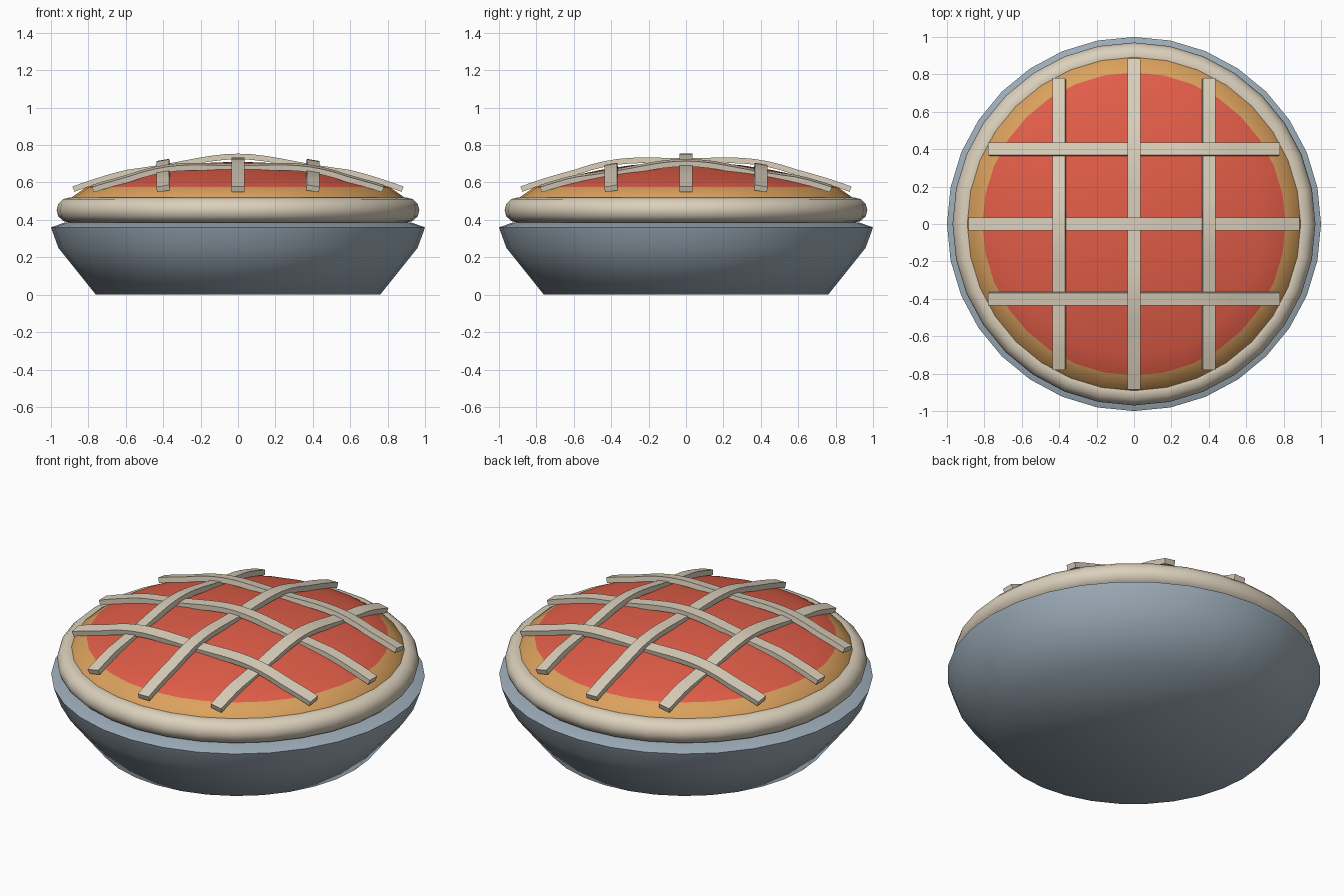
import bpy
import bmesh
import math
from mathutils import Vector

SIDES = 32

cube = bpy.data.objects.get("Cube")
if cube:
    bpy.data.objects.remove(cube, do_unlink=True)


def make_material(name, rgb):
    mat = bpy.data.materials.new(name)
    mat.use_nodes = True
    color = (*rgb, 1.0)
    mat.diffuse_color = color
    bsdf = next(n for n in mat.node_tree.nodes if n.type == 'BSDF_PRINCIPLED')
    bsdf.inputs["Base Color"].default_value = color
    return mat


tin = make_material("blue grey tin", (0.34, 0.42, 0.49))
pastry = make_material("pale pastry", (0.71, 0.63, 0.50))
baked = make_material("golden baked edge", (0.71, 0.36, 0.11))
filling = make_material("red filling", (0.76, 0.11, 0.065))


def finish(name, bm, materials, angle):
    bmesh.ops.recalc_face_normals(bm, faces=bm.faces)
    mesh = bpy.data.meshes.new(name)
    bm.to_mesh(mesh)
    bm.free()
    for mat in materials:
        mesh.materials.append(mat)
    obj = bpy.data.objects.new(name, mesh)
    bpy.context.collection.objects.link(obj)
    bpy.ops.object.select_all(action='DESELECT')
    obj.select_set(True)
    bpy.context.view_layer.objects.active = obj
    bpy.ops.object.shade_smooth_by_angle(angle=math.radians(angle))
    return obj


def lathe(profile, closed=False, cap_start=False, cap_end=False):
    """Turn a list of (radius, height) points around the z axis."""
    bm = bmesh.new()
    rings = []
    for r, z in profile:
        turn = [2 * math.pi * k / SIDES for k in range(SIDES)]
        rings.append([bm.verts.new((r * math.cos(a), r * math.sin(a), z)) for a in turn])
    pairs = list(zip(rings, rings[1:]))
    if closed:
        pairs.append((rings[-1], rings[0]))
    for low, high in pairs:
        for k in range(SIDES):
            n = (k + 1) % SIDES
            bm.faces.new((low[k], low[n], high[n], high[k]))
    if cap_start:
        bm.faces.new(rings[0])
    if cap_end:
        bm.faces.new(rings[-1])
    return bm


# Dish with flared sides and an inward lip
dish = lathe([(0.76, 0), (0.96, 0.25), (1.0, 0.36), (0.93, 0.385), (0.86, 0.385)],
             cap_start=True, cap_end=True)
finish("pie_dish", dish, [tin], 60)

# Rolled crust rim
steps = 12
roll = [(0.9 + 0.07 * math.cos(2 * math.pi * k / steps),
         0.4525 + 0.0675 * math.sin(2 * math.pi * k / steps)) for k in range(steps)]
finish("crust_rim", lathe(roll, closed=True), [pastry], 50)


# Domed filling with a golden border
def dome_height(r):
    return 0.71 - 0.205 * r * r


profile = [(0.9, 0.5), (0.89, 0.52), (0.81, dome_height(0.81))]
profile += [(r, dome_height(r)) for r in (0.7, 0.58, 0.45, 0.3, 0.15, 0.04)]
dome = lathe(profile, cap_end=True)
for face in dome.faces:
    if min(v.co.xy.length for v in face.verts) > 0.8:
        face.material_index = 1
finish("pie_filling", dome, [filling, baked], 50)


# Woven lattice strips that follow the dome
def lattice_strip(name, index, along_x):
    bm = bmesh.new()
    side = 0.4 * index
    half = 0.775 if index else 0.88
    over = (1 if index == 0 else -1) * (1 if along_x else -1)
    count = 24
    previous = None
    for k in range(count + 1):
        t = half * (2 * k / count - 1)
        fade = min(1.0, max(0.0, (0.6 - abs(t)) / 0.15 + 0.5))
        weave = 0.012 * over * fade * math.cos(math.pi * t / 0.4)
        x, y = (t, side) if along_x else (side, t)
        center = Vector((x, y, 0.727 - 0.21 * (x * x + y * y) + weave))
        normal = Vector((0.42 * x, 0.42 * y, 1)).normalized()
        run = Vector((1, 0, 0)) if along_x else Vector((0, 1, 0))
        across = normal.cross(run).normalized()
        corners = ((-1, -1), (1, -1), (1, 1), (-1, 1))
        ring = [bm.verts.new(center + across * 0.035 * u + normal * 0.015 * v)
                for u, v in corners]
        if previous:
            for c in range(4):
                n = (c + 1) % 4
                bm.faces.new((previous[c], previous[n], ring[n], ring[c]))
        if k in (0, count):
            bm.faces.new(ring)
        previous = ring
    finish(name, bm, [pastry], 30)


for index, place in ((-1, "low"), (0, "middle"), (1, "high")):
    lattice_strip("lattice_across_" + place, index, True)
    lattice_strip("lattice_lengthwise_" + place, index, False)
